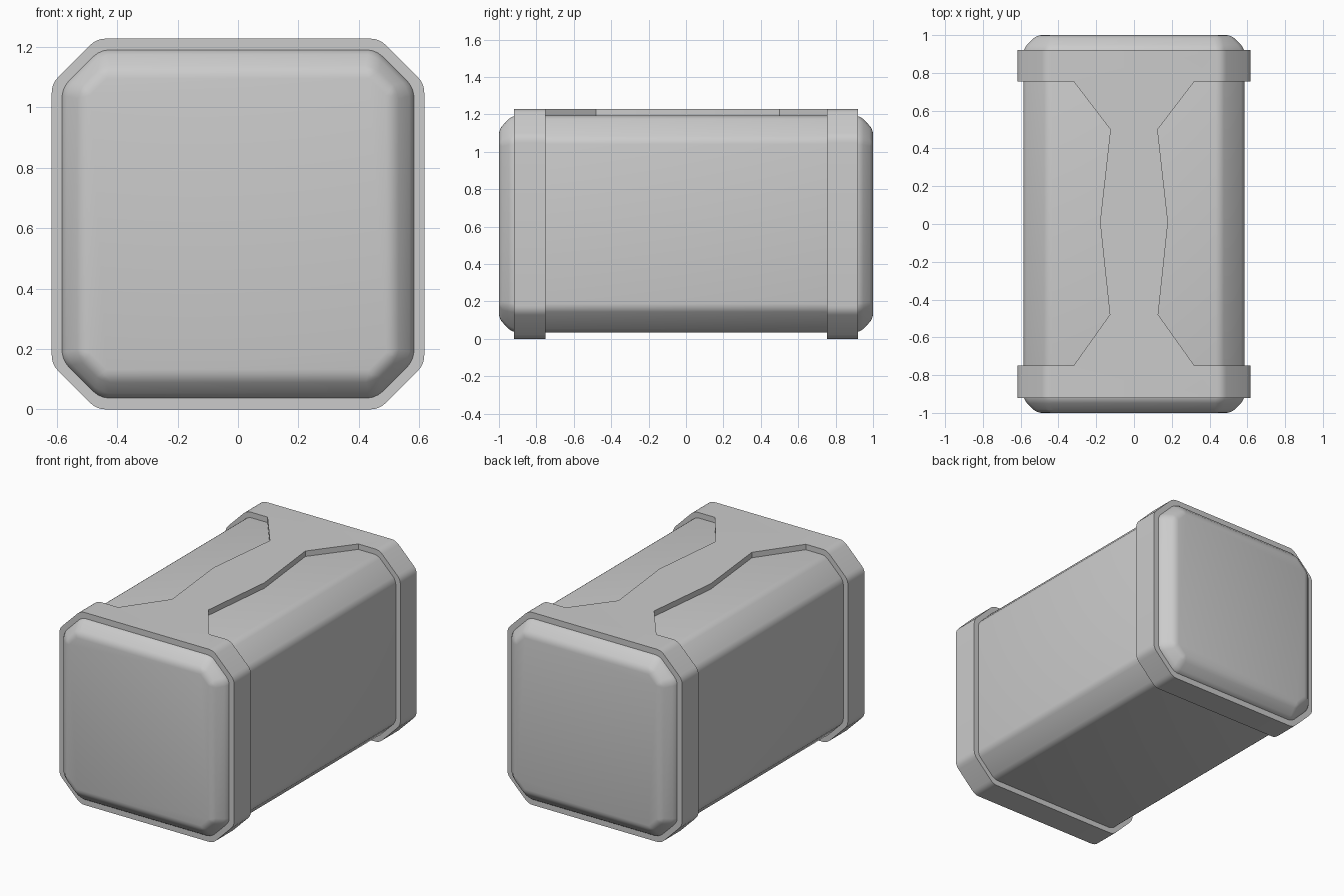
import bpy, bmesh, math

if "Cube" in bpy.data.objects:
    bpy.data.objects.remove(bpy.data.objects["Cube"])

ZC = 0.614  # centre height of the cross-section


def octagon(w, h, cx, cz):
    """Chamfered rectangle (half sizes w, h; flat edges end at cx, cz)."""
    return [(w, cz), (cx, h), (-cx, h), (-w, cz),
            (-w, -cz), (-cx, -h), (cx, -h), (w, -cz)]


def rounded(pts, d=0.03, n=4):
    """Replace each corner by a small curve."""
    out = []
    for i, p in enumerate(pts):
        ends = []
        for q in (pts[i - 1], pts[(i + 1) % len(pts)]):
            l = math.hypot(q[0] - p[0], q[1] - p[1])
            ends.append([p[k] + (q[k] - p[k]) * d / l for k in (0, 1)])
        for j in range(n + 1):
            t = j / n
            out.append([(1 - t) ** 2 * ends[0][k] + 2 * t * (1 - t) * p[k]
                        + t * t * ends[1][k] for k in (0, 1)])
    return out


def loft(name, rings, closed=False):
    """Skin a list of 3D rings; cap the ends, or join last to first."""
    bm = bmesh.new()
    loops = [[bm.verts.new(p) for p in r] for r in rings]
    pairs = list(zip(loops, loops[1:]))
    if closed:
        pairs.append((loops[-1], loops[0]))
    else:
        bm.faces.new(loops[0])
        bm.faces.new(loops[-1])
    n = len(loops[0])
    for a, b in pairs:
        for i in range(n):
            k = (i + 1) % n
            bm.faces.new((a[i], a[k], b[k], b[i]))
    bmesh.ops.recalc_face_normals(bm, faces=bm.faces)
    me = bpy.data.meshes.new(name)
    bm.to_mesh(me)
    bm.free()
    ob = bpy.data.objects.new(name, me)
    bpy.context.collection.objects.link(ob)
    return ob


def section(pts, y):
    return [(x, y, z + ZC) for x, z in pts]


def apply_all(ob):
    bpy.ops.object.select_all(action='DESELECT')
    bpy.context.view_layer.objects.active = ob
    ob.select_set(True)
    for m in list(ob.modifiers):
        bpy.ops.object.modifier_apply(modifier=m.name)
    bpy.ops.object.shade_smooth_by_angle(angle=math.radians(30))


# Container body with chamfered, softened ends
big = octagon(0.585, 0.579, 0.458, 0.452)
small = octagon(0.515, 0.507, 0.445, 0.437)
body = loft("container_body", [section(small, -1), section(big, -0.93),
                               section(big, 0.93), section(small, 1)])
bev = body.modifiers.new("soften", 'BEVEL')
bev.width = 0.025
bev.segments = 3
bev.limit_method = 'ANGLE'
bev.angle_limit = math.radians(20)
apply_all(body)

# Strap shell: a full-length tube, later cut to two bands and a top bridge
outer = rounded(octagon(0.617, 0.614, 0.468, 0.465))
inner = rounded(octagon(0.58, 0.574, 0.455, 0.449))
strap = loft("strap_frame", [section(outer, -0.92), section(outer, 0.92),
                             section(inner, 0.92), section(inner, -0.92)], True)

# Cutters: hourglass edge on each side, and the open underside
edge = [(0.32, -0.75), (0.128, -0.48), (0.18, 0.01), (0.125, 0.5), (0.32, 0.755)]
cutters = []
for s in (-1, 1):
    poly = [(s * x, y) for x, y in edge + [(0.8, 0.755), (0.8, -0.75)]]
    cutters.append(loft("side_cutter", [[(x, y, z) for x, y in poly] for z in (-0.2, 1.5)]))
under = [(-0.4, -0.75), (0.4, -0.75), (0.4, 0.755), (-0.4, 0.755)]
cutters.append(loft("underside_cutter", [[(x, y, z) for x, y in under] for z in (-0.2, 0.5)]))
for c in cutters:
    m = strap.modifiers.new("cut", 'BOOLEAN')
    m.operation = 'DIFFERENCE'
    m.solver = 'EXACT'
    m.object = c
apply_all(strap)
for c in cutters:
    bpy.data.objects.remove(c)
